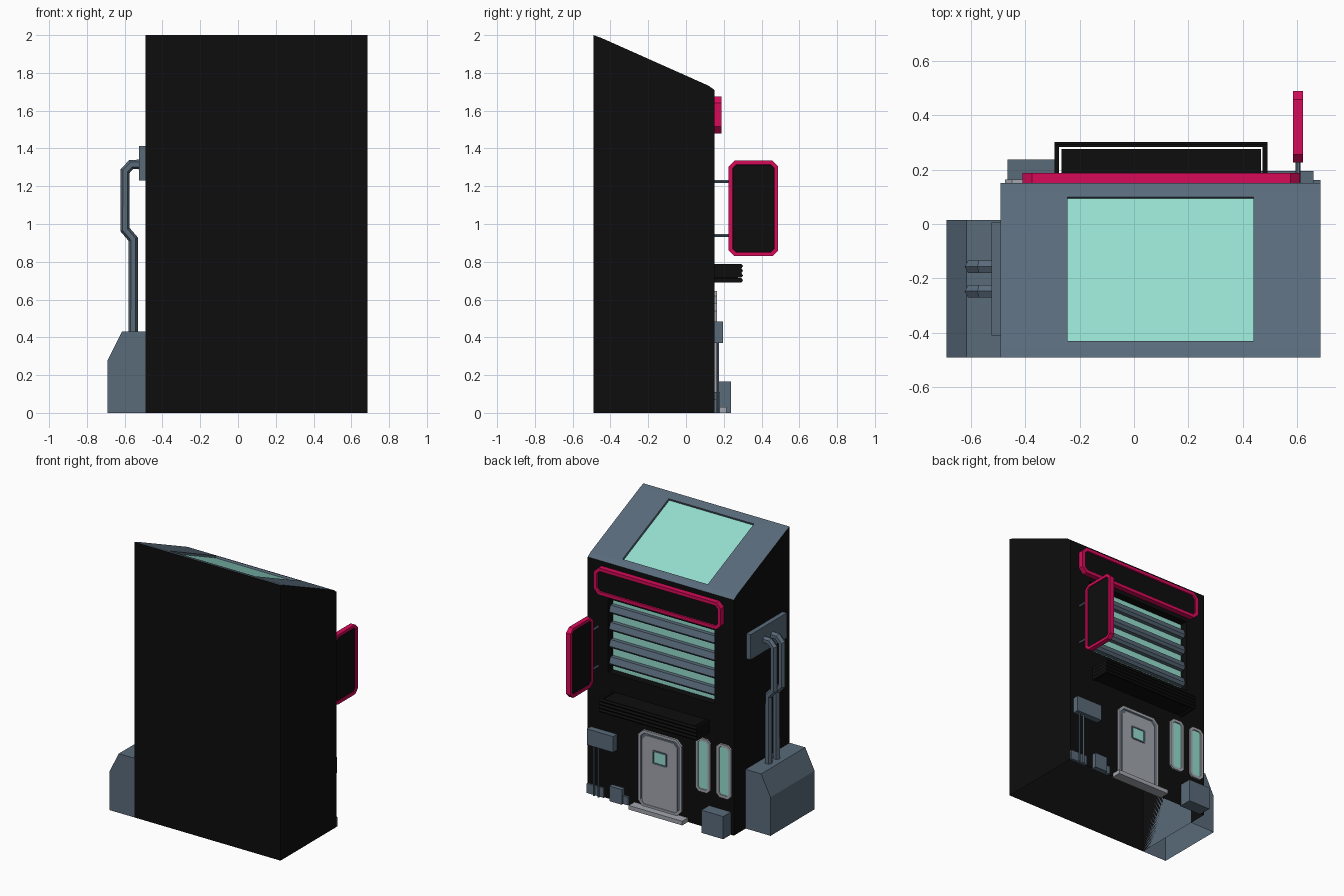
import bpy, bmesh, math
from mathutils import Vector

if "Cube" in bpy.data.objects:
    bpy.data.objects.remove(bpy.data.objects["Cube"])


def mat(name, rgb):
    m = bpy.data.materials.new(name)
    m.diffuse_color = (*rgb, 1)
    m.use_nodes = True
    m.node_tree.nodes["Principled BSDF"].inputs["Base Color"].default_value = m.diffuse_color
    return m


BLACK = mat("black_wall", (0.004, 0.004, 0.004))
SLATE = mat("slate_metal", (0.10, 0.145, 0.195))
MINT = mat("mint_glass", (0.30, 0.73, 0.62))
PINK = mat("pink_neon", (0.68, 0.003, 0.10))
GREY = mat("grey_metal", (0.36, 0.38, 0.42))
WALL = 0.15  # y of the facade


def finish(bm, name, mats):
    me = bpy.data.meshes.new(name)
    bm.to_mesh(me)
    bm.free()
    for m in mats:
        me.materials.append(m)
    ob = bpy.data.objects.new(name, me)
    bpy.context.collection.objects.link(ob)
    return ob


def prism(pts, x0, x1):
    """Extrude a (y, z) profile along x."""
    bm = bmesh.new()
    f = bm.faces.new([bm.verts.new((x0, y, z)) for y, z in pts])
    r = bmesh.ops.extrude_face_region(bm, geom=[f])
    for v in r["geom"]:
        if isinstance(v, bmesh.types.BMVert):
            v.co.x = x1
    bmesh.ops.recalc_face_normals(bm, faces=bm.faces[:])
    return bm


def drop_bottom(bm):
    low = [f for f in bm.faces if all(abs(v.co.z) < 1e-5 for v in f.verts)]
    bmesh.ops.delete(bm, geom=low, context="FACES_ONLY")


def box(name, x, y, z, m):
    bm = prism([(y[0], z[0]), (y[1], z[0]), (y[1], z[1]), (y[0], z[1])], *x)
    return finish(bm, name, [m])


def panel(name, axis, u, z, base, depth, cut, border, recess, mats, both=False):
    """Chamfered plate facing x or y, with an inset inner face."""
    (a, b), (c, d) = u, z
    pts = [(a + cut, c), (b - cut, c), (b, c + cut), (b, d - cut),
           (b - cut, d), (a + cut, d), (a, d - cut), (a, c + cut)]
    if axis == "y":
        place, push = (lambda p: (p[0], base, p[1])), Vector((0, depth, 0))
    else:
        place, push = (lambda p: (base, p[0], p[1])), Vector((depth, 0, 0))
    bm = bmesh.new()
    f = bm.faces.new([bm.verts.new(place(p)) for p in pts])
    r = bmesh.ops.extrude_face_region(bm, geom=[f])
    for v in r["geom"]:
        if isinstance(v, bmesh.types.BMVert):
            v.co += push
    bmesh.ops.recalc_face_normals(bm, faces=bm.faces[:])
    n = push.normalized()
    bm.normal_update()
    faces = [f for f in bm.faces
             if f.normal.dot(n) > 0.9 or (both and f.normal.dot(n) < -0.9)]
    if border:
        bmesh.ops.inset_individual(bm, faces=faces, thickness=border)
        bmesh.ops.inset_individual(bm, faces=faces, thickness=0.002, depth=-recess)
        for f in faces:
            f.material_index = 1
    return finish(bm, name, mats)


def pipe(name, pts, r, m, res=1):
    cu = bpy.data.curves.new(name, "CURVE")
    cu.dimensions = "3D"
    cu.bevel_depth, cu.bevel_resolution, cu.use_fill_caps = r, res, True
    s = cu.splines.new("POLY")
    s.points.add(len(pts) - 1)
    for p, co in zip(s.points, pts):
        p.co = (*co, 1)
        s.use_smooth = False
    cu.materials.append(m)
    ob = bpy.data.objects.new(name, cu)
    bpy.context.collection.objects.link(ob)
    bpy.context.view_layer.objects.active = ob
    bpy.ops.object.select_all(action="DESELECT")
    ob.select_set(True)
    bpy.ops.object.convert(target="MESH")


# building shell with a recessed shop window and skylight
bm = prism([(-.49, 0), (WALL, 0), (WALL, 1.71), (.12, 1.732), (-.45, 1.986), (-.49, 2)], -.49, .685)
bm.normal_update()
for f in bm.faces:
    f.material_index = 1 if f.normal.z > .3 else 0
facade = max(bm.faces, key=lambda f: f.normal.y)
roof = max((f for f in bm.faces if f.normal.z > .3), key=lambda f: f.calc_area())


def recess(face, xr, tr, depth, k):
    """Cut a rectangle (x range, range along t = y or z) and sink it."""
    c, n = face.calc_center_median(), face.normal.copy()
    bmesh.ops.inset_individual(bm, faces=[face], thickness=.01)
    mid = face.calc_center_median()
    for v in face.verts:
        v.co.x = xr[v.co.x > mid.x]
        if k == 2:
            v.co.z = tr[v.co.z > mid.z]
        else:
            v.co.y = tr[v.co.y > mid.y]
            v.co.z = c.z - n.y * (v.co.y - c.y) / n.z
    bmesh.ops.inset_individual(bm, faces=[face], thickness=.001, depth=-depth)
    face.material_index = 2


recess(facade, (-.335, .52), (.915, 1.45), .055, 2)
recess(roof, (-.245, .44), (-.43, .10), .015, 1)
drop_bottom(bm)
finish(bm, "building_shell", [BLACK, SLATE, MINT])

# shutter slats in the window
for i in range(4):
    z = 1.365 - i * .125
    bm = prism([(.096, z - .03), (.125, z - .03), (.14, z - .012), (.125, z + .03), (.096, z + .03)], -.334, .519)
    finish(bm, f"window_slat_{i}", [SLATE])

# signs
panel("shop_sign", "y", (-.41, .61), (1.48, 1.675), WALL, .038, .035, .026, .01, [PINK, BLACK])
panel("hanging_sign", "x", (.226, .488), (.83, 1.335), .585, .036, .03, .022, .006, [PINK, BLACK], True)
for z in (.94, 1.225):
    pipe(f"sign_strut_{z}", [(.603, .14, z), (.603, .235, z)], .009, SLATE)

# awning: core block with wrap-around ribs
box("awning_core", (-.266, .466), (.14, .275), (.695, .785), BLACK)
for i in range(4):
    z = .7025 + i * .025
    bm = prism([(.283, z - .012), (.293, z - .012), (.302, z), (.293, z + .012), (.283, z + .012)], -.293, .49)
    finish(bm, f"awning_rib_{i}", [BLACK])
    for x in (-.293, .472):
        box(f"awning_rib_end_{i}", (x, x + .018), (.14, .284), (z - .012, z + .012), BLACK)

# door and step
panel("door_frame", "y", (-.078, .272), (.025, .58), WALL - .005, .02, .04, .022, .01, [GREY, SLATE])
panel("door_leaf", "y", (-.042, .236), (.03, .545), WALL, .011, .03, 0, 0, [GREY])
panel("door_window", "y", (.04, .155), (.355, .455), WALL + .005, .012, .006, .012, .003, [SLATE, MINT])
box("door_step", (-.12, .31), (.14, .215), (0, .03), GREY)

# narrow side windows
for i, x in enumerate((-.306, -.474)):
    panel(f"narrow_window_{i}", "y", (x, x + .117), (.255, .645), WALL - .005, .018, .025, .022, .006, [GREY, MINT])

# boxes along the facade
box("planter_box", (-.465, -.29), (.14, .237), (0, .165), SLATE)
box("meter_box", (.45, .66), (.14, .195), (.37, .485), SLATE)
for x in (.585, .622):
    pipe(f"meter_pipe_{x}", [(x, .168, 0), (x, .168, .38)], .008, SLATE)
box("small_box_tall", (.39, .49), (.14, .18), (0, .11), SLATE)
box("small_box_low", (.35, .39), (.14, .165), (0, .06), SLATE)
box("corner_box", (.55, .685), (.14, .161), (0, .07), SLATE)

# side unit: open at the bottom and against the wall
bm = bmesh.new()
prof = [(-.49, 0), (-.69, 0), (-.69, .28), (-.615, .43), (-.49, .43)]
f = bm.faces.new([bm.verts.new((x, -.49, z)) for x, z in prof])
r = bmesh.ops.extrude_face_region(bm, geom=[f])
for v in r["geom"]:
    if isinstance(v, bmesh.types.BMVert):
        v.co.y = .015
if not any(all(abs(v.co.y + .49) < 1e-5 for v in g.verts) for g in bm.faces):
    bm.faces.new([v for v in bm.verts if abs(v.co.y + .49) < 1e-5])
bmesh.ops.recalc_face_normals(bm, faces=bm.faces[:])
drop_bottom(bm)
finish(bm, "side_unit", [SLATE])

# wall plate and bent pipes
box("wall_plate", (-.523, -.485), (-.41, .005), (1.23, 1.413), SLATE)
for y in (-.157, -.247):
    pipe(f"side_pipe_{y}", [(-.555, y, .42), (-.555, y, .92), (-.598, y, .97), (-.598, y, 1.28),
                            (-.565, y, 1.315), (-.51, y, 1.315)], .026, SLATE)
